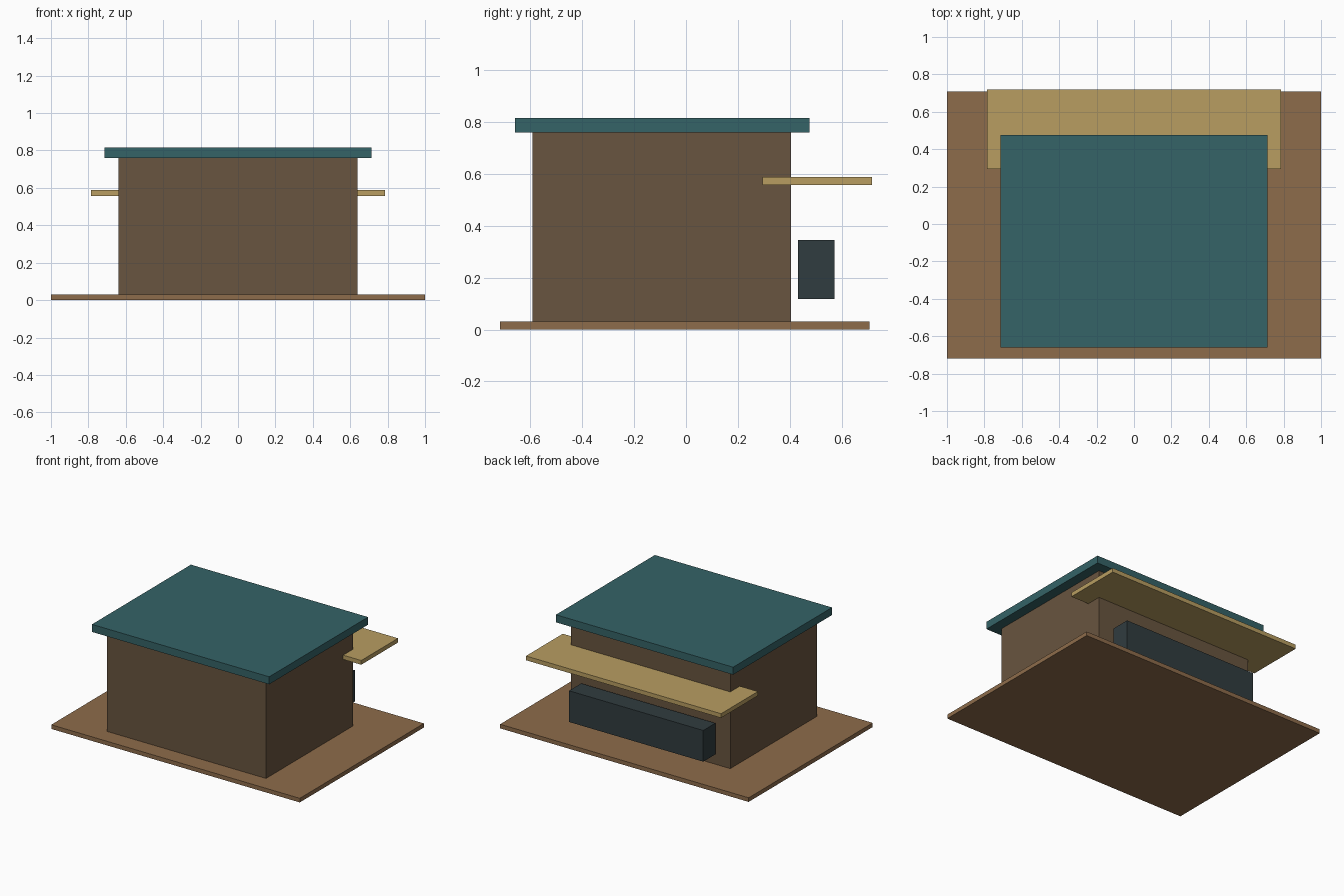
import bpy

if "Cube" in bpy.data.objects:
    bpy.data.objects.remove(bpy.data.objects["Cube"])


def material(name, rgb):
    m = bpy.data.materials.new(name)
    m.diffuse_color = (*rgb, 1)
    m.use_nodes = True
    m.node_tree.nodes["Principled BSDF"].inputs["Base Color"].default_value = m.diffuse_color
    return m


def box(name, half_width, y, z, mat):
    """Box symmetric about x = 0, spanning the given y and z ranges."""
    bpy.ops.mesh.primitive_cube_add(
        size=1, location=(0, sum(y) / 2, sum(z) / 2))
    ob = bpy.context.object
    ob.name = name
    ob.scale = (2 * half_width, y[1] - y[0], z[1] - z[0])
    bpy.ops.object.transform_apply(location=False, rotation=False, scale=True)
    ob.data.materials.append(mat)
    return ob


earth = material("brown_deck", (0.27, 0.15, 0.07))
wall = material("dark_wood", (0.14, 0.09, 0.05))
teal = material("teal_roof", (0.035, 0.125, 0.135))
straw = material("tan_awning", (0.48, 0.34, 0.12))
slate = material("dark_slate", (0.03, 0.045, 0.05))

# Ground platform
box("platform", 1.0, (-0.718, 0.708), (0, 0.03), earth)
# Main building block and overhanging flat roof
box("walls", 0.64, (-0.592, 0.405), (0.03, 0.76), wall)
box("roof", 0.713, (-0.66, 0.477), (0.76, 0.815), teal)
# Awning set into the back wall, with the counter hung below it
box("awning", 0.785, (0.295, 0.718), (0.557, 0.588), straw)
box("counter", 0.54, (0.433, 0.573), (0.118, 0.345), slate)
